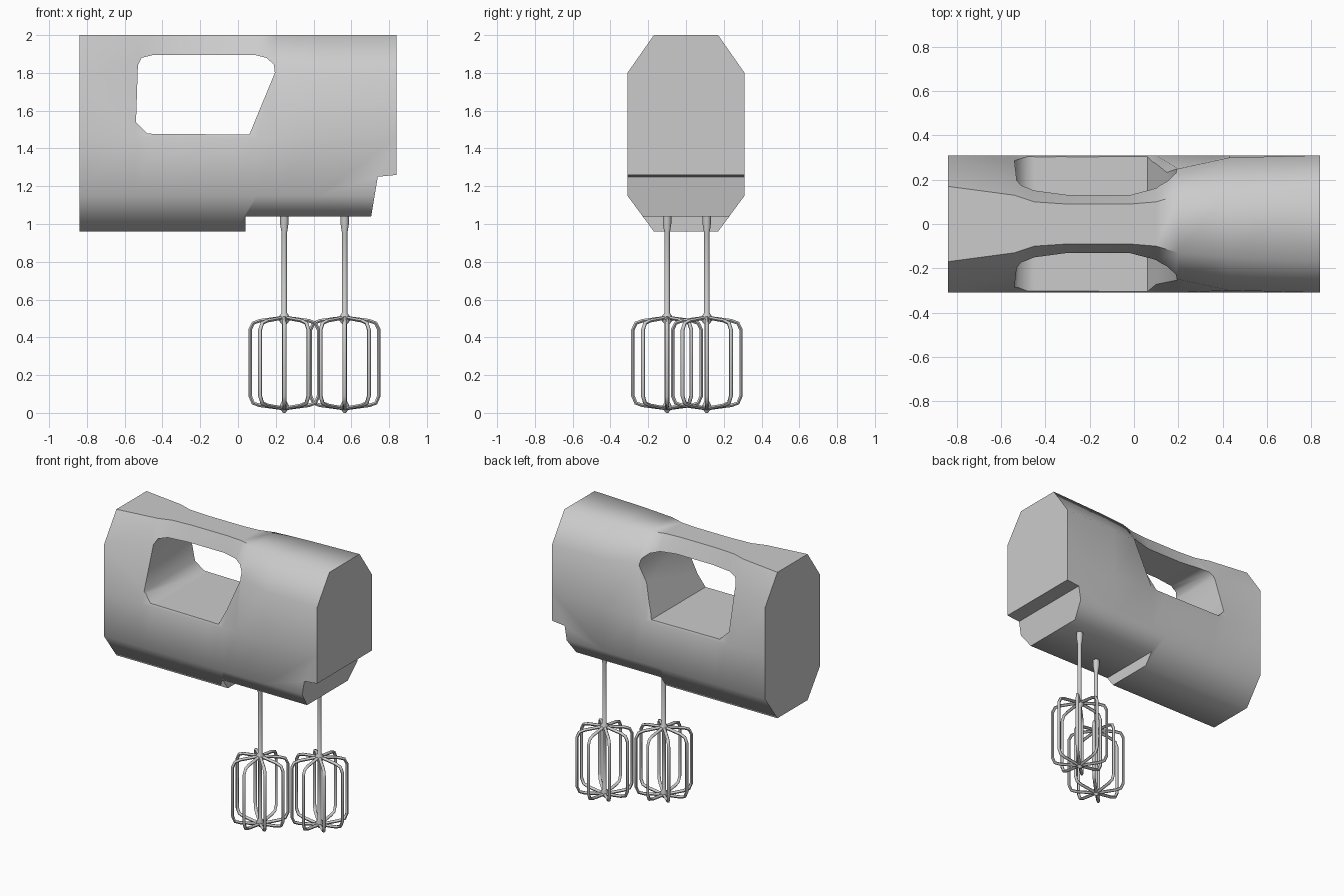
import bpy, bmesh
from math import cos, sin, pi, radians

cube = bpy.data.objects.get("Cube")
if cube:
    bpy.data.objects.remove(cube, do_unlink=True)

grey = bpy.data.materials.new("neutral_grey")
grey.use_nodes = True
GREY = (0.6, 0.6, 0.6, 1)
grey.diffuse_color = GREY
grey.node_tree.nodes["Principled BSDF"].inputs["Base Color"].default_value = GREY


def add_object(name, bm):
    bmesh.ops.recalc_face_normals(bm, faces=bm.faces)
    mesh = bpy.data.meshes.new(name)
    bm.to_mesh(mesh)
    bm.free()
    mesh.materials.append(grey)
    obj = bpy.data.objects.new(name, mesh)
    bpy.context.collection.objects.link(obj)
    return obj


def activate(obj):
    bpy.ops.object.select_all(action='DESELECT')
    obj.select_set(True)
    bpy.context.view_layer.objects.active = obj


def smooth(obj, angle):
    activate(obj)
    bpy.ops.object.shade_smooth_by_angle(angle=radians(angle))


def cut(obj, name, profile):
    """Cut an x-z outline straight through the object along y."""
    bm = bmesh.new()
    face = bm.faces.new([bm.verts.new((x, -0.5, z)) for x, z in profile])
    out = bmesh.ops.extrude_face_region(bm, geom=[face])
    for v in out["geom"]:
        if isinstance(v, bmesh.types.BMVert):
            v.co.y = 0.5
    cutter = add_object(name, bm)
    mod = obj.modifiers.new(name, 'BOOLEAN')
    mod.operation, mod.solver, mod.object = 'DIFFERENCE', 'EXACT', cutter
    activate(obj)
    bpy.ops.object.modifier_apply(modifier=name)
    bpy.data.objects.remove(cutter, do_unlink=True)


# Body: octagonal section lofted along x, pinched at the grip
# Each station: x, top half-width, shoulder half-width, shoulder height
stations = [(-0.84, .17, .31, 1.8), (-0.54, .13, .2, 1.84), (-0.45, .10, .145, 1.91),
            (-0.3, .09, .125, 1.91), (-0.02, .09, .125, 1.91), (0.1, .10, .16, 1.9),
            (0.2, .13, .25, 1.82), (0.43, .15, .3, 1.8), (0.84, .17, .31, 1.8)]
bm = bmesh.new()
rings = []
for x, top, shoulder, height in stations:
    half = [(top, 2), (shoulder, height), (.31, 1.46), (.31, 1.15), (.17, .96)]
    section = half + [(-y, z) for y, z in reversed(half)]
    rings.append([bm.verts.new((x, y, z)) for y, z in section])
n = len(rings[0])
for a, b in zip(rings, rings[1:]):
    for i in range(n):
        j = (i + 1) % n
        bm.faces.new((a[i], a[j], b[j], b[i]))
for ring in (rings[0], rings[-1]):
    for i in range(n // 2 - 1):
        bm.faces.new((ring[i], ring[i + 1], ring[n - 2 - i], ring[n - 1 - i]))
body = add_object("mixer_body", bm)

# Grip opening and stepped underside
cut(body, "grip_opening", [(-.54, 1.54), (-.48, 1.478), (.06, 1.473), (.195, 1.8), (.19, 1.845),
                           (.15, 1.88), (.09, 1.895), (-.45, 1.895), (-.51, 1.88), (-.53, 1.84)])
cut(body, "underside_step", [(.04, .8), (1, .8), (1, 1.262), (.84, 1.26), (.74, 1.25),
                             (.705, 1.04), (.04, 1.04)])
smooth(body, 55)

# Soften the rims of the two end faces
sharp = body.data.attributes.get("sharp_edge")
if sharp:
    for e in body.data.edges:
        ends = [body.data.vertices[i].co for i in e.vertices]
        if all(abs(abs(c.x) - .84) < .001 and c.z > 1.3 for c in ends):
            sharp.data[e.index].value = False


def lathe(name, profile, x, y, sides=12):
    bm = bmesh.new()
    loops = [[bm.verts.new((x + r * cos(2 * pi * k / sides), y + r * sin(2 * pi * k / sides), z))
              for k in range(sides)] for r, z in profile]
    for a, b in zip(loops, loops[1:]):
        for k in range(sides):
            m = (k + 1) % sides
            bm.faces.new((a[k], a[m], b[m], b[k]))
    bm.faces.new(loops[0])
    bm.faces.new(loops[-1])
    smooth(add_object(name, bm), 50)


def wire_cage(name, x, y):
    """Eight bent wires arranged around the shaft."""
    curve = bpy.data.curves.new(name, 'CURVE')
    curve.dimensions = '3D'
    curve.bevel_depth = .0105
    curve.bevel_resolution = 1
    curve.use_fill_caps = True
    path = [(0, .505), (.04, .5), (.13, .488), (.165, .475), (.181, .44),
            (.181, .09), (.165, .052), (.13, .04), (.04, .028), (0, .022)]
    for k in range(8):
        angle = k * pi / 4
        spline = curve.splines.new('POLY')
        spline.points.add(len(path) - 1)
        for p, (r, z) in zip(spline.points, path):
            p.co = (x + r * cos(angle), y + r * sin(angle), z, 1)
    curve.materials.append(grey)
    obj = bpy.data.objects.new(name, curve)
    bpy.context.collection.objects.link(obj)
    activate(obj)
    bpy.ops.object.convert(target='MESH')
    smooth(bpy.context.object, 60)


# Beaters: shaft with hubs, plus the wire cage
for side, x, y in (("inner", .245, -.1), ("outer", .565, .11)):
    lathe(side + "_beater_shaft",
          [(.006, 0), (.022, .02), (.026, .035), (.013, .06), (.013, .47), (.03, .49),
           (.028, .51), (.014, .53), (.014, .95), (.022, 1), (.022, 1.1)], x, y)
    wire_cage(side + "_beater_cage", x, y)
